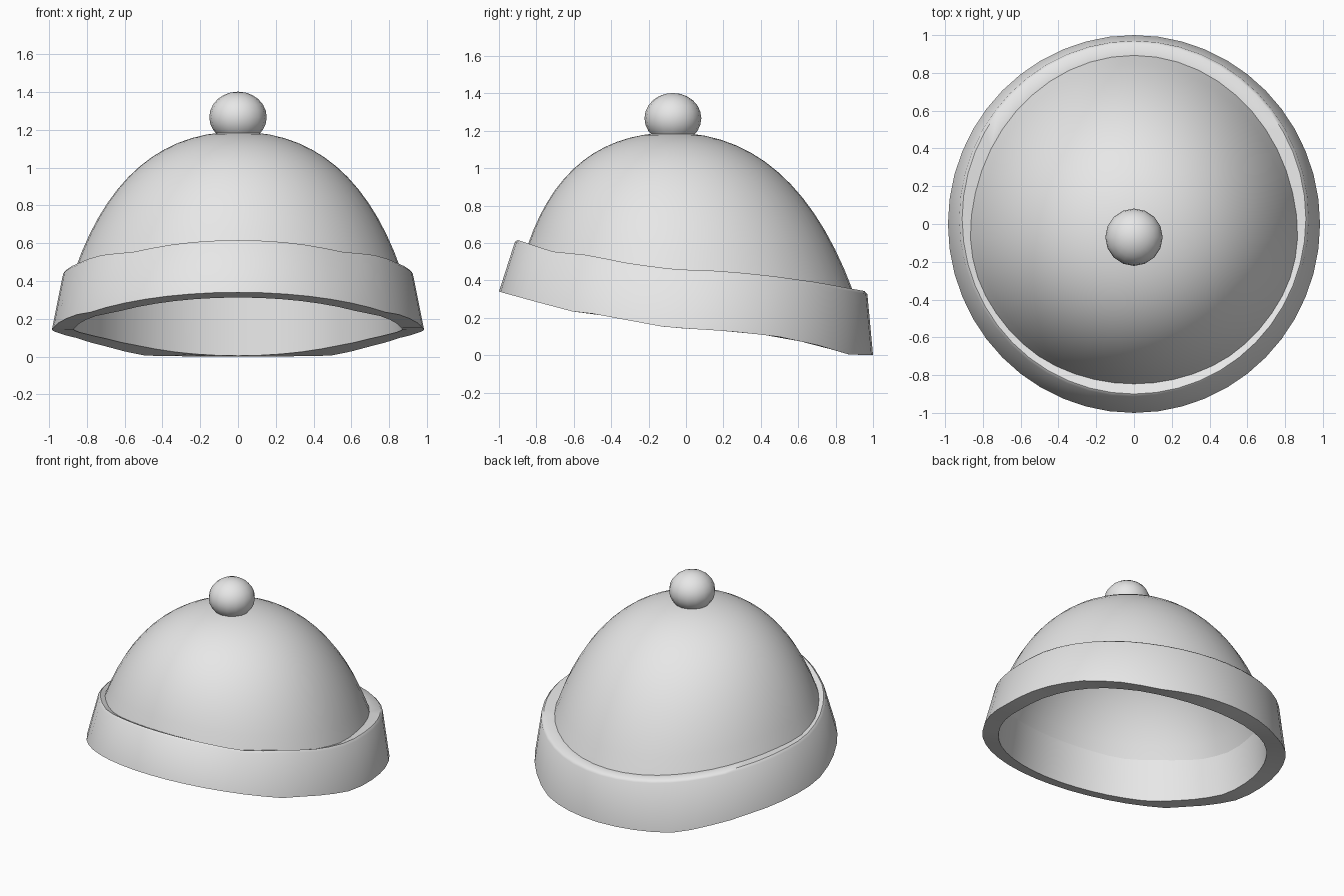
import bpy, bmesh, math

if "Cube" in bpy.data.objects:
    bpy.data.objects.remove(bpy.data.objects["Cube"])

SEG = 48
CROWN_Z, CROWN_Y = 1.19, -0.075

grey = bpy.data.materials.new("light grey")
grey.diffuse_color = (0.8, 0.8, 0.8, 1)
grey.use_nodes = True
grey.node_tree.nodes["Principled BSDF"].inputs["Base Color"].default_value = grey.diffuse_color

# Wavy heights of the brim, as (y, z) profiles
BOTTOM = [(-1, .34), (-.8, .285), (-.6, .232), (-.5, .222), (-.3, .185), (-.1, .148), (.1, .137),
          (.3, .122), (.5, .098), (.7, .055), (.87, .004), (1, 0)]
TOP = [(-.92, .622), (-.85, .60), (-.72, .555), (-.52, .535), (-.3, .49), (-.05, .458), (.2, .45),
       (.45, .425), (.7, .39), (.97, .34)]


def height(profile, y):
    if y <= profile[0][0]:
        return profile[0][1]
    for (y0, z0), (y1, z1) in zip(profile, profile[1:]):
        if y <= y1:
            return z0 + (z1 - z0) * (y - y0) / (y1 - y0)
    return profile[-1][1]


def dome_point(a, s):
    """Point on the dome; s is the square root of the drop below the crown."""
    k = (1.42 - 0.4 * s) if math.sin(a) > 0 else (1.46 - 0.6 * s)
    return (s * (1.42 - 0.48 * s) * math.cos(a), CROWN_Y + s * k * math.sin(a), CROWN_Z - s * s)


def dome_base(a):
    """Value of s where the dome meets the brim."""
    s = 0.85
    for _ in range(12):
        s = math.sqrt(CROWN_Z - height(TOP, dome_point(a, s)[1]) + 0.01)
    return s


def ring(rx, front, back, profile, drop=0):
    pts = []
    for i in range(SEG):
        a = 2 * math.pi * i / SEG
        y = (front + back) / 2 + (back - front) / 2 * math.sin(a)
        pts.append((rx * math.cos(a), y, height(profile, y) - drop))
    return pts


def loft(name, rings, closed=False, tip=None, angle=50):
    bm = bmesh.new()
    rows = [[bm.verts.new(p) for p in r] for r in rings]
    pairs = list(zip(rows, rows[1:]))
    if closed:
        pairs.append((rows[-1], rows[0]))
    for r0, r1 in pairs:
        for i in range(SEG):
            j = (i + 1) % SEG
            bm.faces.new((r0[i], r0[j], r1[j], r1[i]))
    if tip:
        t = bm.verts.new(tip)
        for i in range(SEG):
            bm.faces.new((rows[-1][i], rows[-1][(i + 1) % SEG], t))
    bmesh.ops.recalc_face_normals(bm, faces=bm.faces[:])
    return finish(name, bm, angle)


def finish(name, bm, angle):
    me = bpy.data.meshes.new(name)
    bm.to_mesh(me)
    bm.free()
    me.materials.append(grey)
    ob = bpy.data.objects.new(name, me)
    bpy.context.collection.objects.link(ob)
    bpy.ops.object.select_all(action='DESELECT')
    ob.select_set(True)
    bpy.context.view_layer.objects.active = ob
    bpy.ops.object.shade_smooth_by_angle(angle=math.radians(angle))
    return ob


# Dome of the cap, from the brim up to the crown
angles = [2 * math.pi * i / SEG for i in range(SEG)]
base = [dome_base(a) for a in angles]
STEPS = 14
dome_rings = [[dome_point(a, s * k / STEPS) for a, s in zip(angles, base)] for k in range(STEPS, 0, -1)]
loft("dome", dome_rings, tip=(0, CROWN_Y, CROWN_Z))

# Folded brim: closed band with a flat lower lip
loft("brim", [
    ring(0.87, -0.90, 0.87, BOTTOM),
    ring(0.985, -1.0, 1.0, BOTTOM),
    ring(0.925, -0.915, 0.97, TOP, 0.015),
    ring(0.91, -0.90, 0.955, TOP),
    dome_rings[0],
], closed=True)

# Pompom, open underneath where it sits on the crown
bm = bmesh.new()
bmesh.ops.create_uvsphere(bm, u_segments=16, v_segments=12, radius=0.152)
for v in bm.verts:
    v.co.z = v.co.z * 0.135 / 0.152 + 1.267
    v.co.y -= 0.07
bmesh.ops.bisect_plane(bm, geom=bm.verts[:] + bm.edges[:] + bm.faces[:], plane_co=(0, 0, 1.178),
                       plane_no=(0, 0, 1), clear_inner=True)
finish("pompom", bm, 50)
